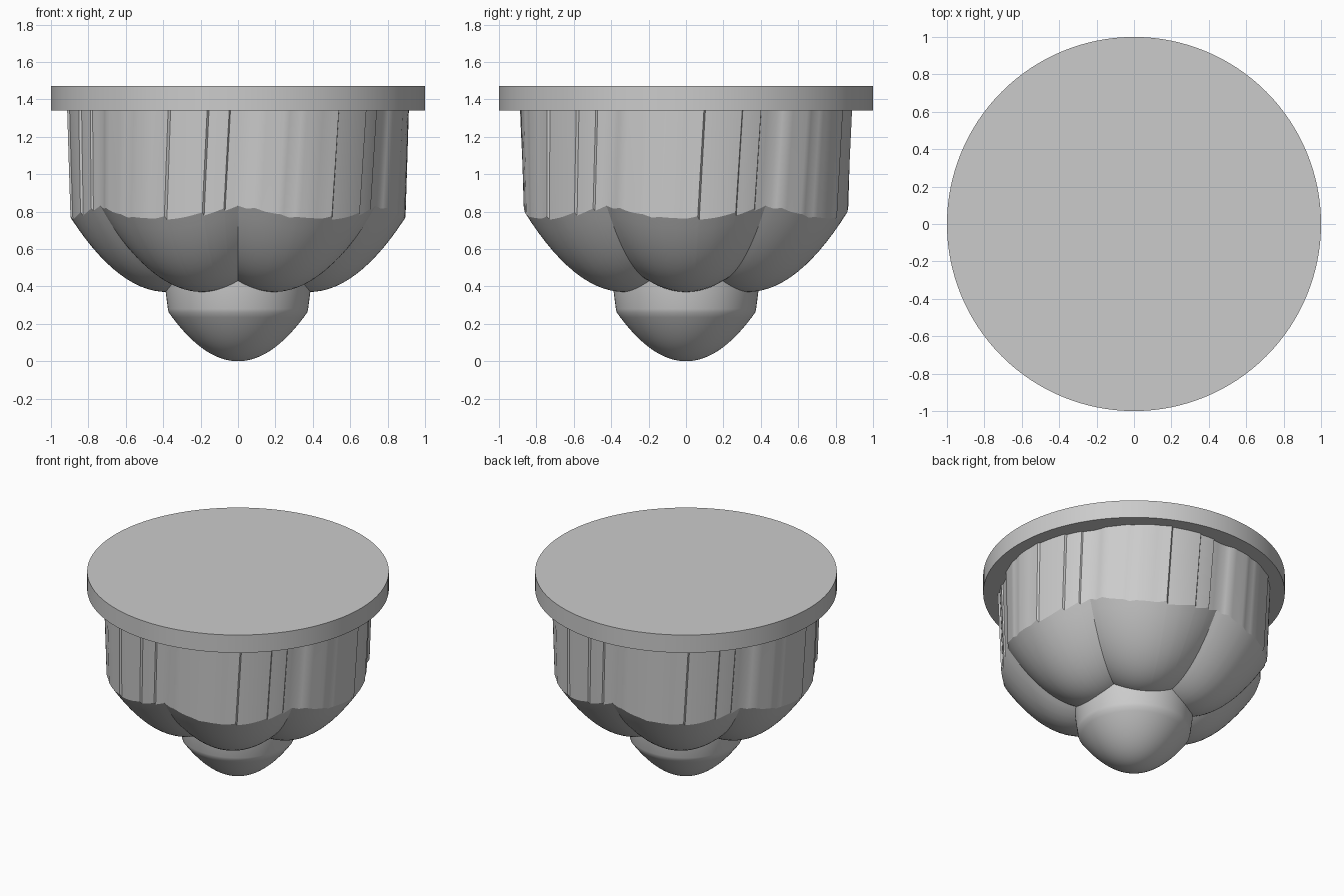
import bpy, bmesh
from math import sin, cos, radians, pi

cube = bpy.data.objects.get("Cube")
if cube:
    bpy.data.objects.remove(cube)

grey = bpy.data.materials.new("plain_grey")
grey.use_nodes = True
colour = (0.6, 0.6, 0.6, 1)
grey.diffuse_color = colour
grey.node_tree.nodes["Principled BSDF"].inputs["Base Color"].default_value = colour

LOBES = 6
LOBE_AXIS = 0.38      # distance of each lobe axis from the centre
LIP_Z = 1.34          # underside of the top plate
TWIST = radians(2)    # lean of the stepped seams
FLARE = 1.023

# Wall radius over one lobe (degrees, radius), with three overlapping seams
WALL = [(0, .85), (3, .856), (6, .872), (10, .875), (15, .884), (18, .881), (21, .889),
        (26, .892), (30, .891), (34, .898), (34.6, .886), (41, .884), (47.5, .883),
        (48, .87), (52, .868), (55, .866), (55.4, .856), (60, .85)]


def wall_radius(deg):
    for (a, ra), (b, rb) in zip(WALL, WALL[1:]):
        if a <= deg <= b:
            return ra + (rb - ra) * (deg - a) / (b - a)


def lobe_height(r, deg):
    # Paraboloid around the lobe axis in the middle of the sector
    off = radians(deg - 30)
    return 0.37 + 1.5 * (r * r + LOBE_AXIS ** 2 - 2 * r * LOBE_AXIS * cos(off))


def make_object(name, bm, angle):
    bmesh.ops.recalc_face_normals(bm, faces=bm.faces)
    mesh = bpy.data.meshes.new(name)
    bm.to_mesh(mesh)
    bm.free()
    mesh.materials.append(grey)
    obj = bpy.data.objects.new(name, mesh)
    bpy.context.collection.objects.link(obj)
    bpy.ops.object.select_all(action='DESELECT')
    obj.select_set(True)
    bpy.context.view_layer.objects.active = obj
    bpy.ops.object.shade_smooth_by_angle(angle=radians(angle))
    return obj


def loft(name, columns, angle):
    # Joins neighbouring columns of points into a closed ring of quads
    bm = bmesh.new()
    cols = [[bm.verts.new(p) for p in col] for col in columns]
    for a, b in zip(cols, cols[1:] + cols[:1]):
        for i in range(len(a) - 1):
            bm.faces.new((a[i], b[i], b[i + 1], a[i + 1]))
    return make_object(name, bm, angle)


def polar(r, a, z):
    return (r * cos(a), r * sin(a), z)


def lathe(name, profile, angle, steps=96):
    bm = bmesh.new()
    verts = [bm.verts.new((r, 0, z)) for r, z in profile]
    edges = [bm.edges.new(pair) for pair in zip(verts, verts[1:])]
    bmesh.ops.spin(bm, geom=verts + edges, cent=(0, 0, 0), axis=(0, 0, 1),
                   angle=2 * pi, steps=steps, use_duplicate=False)
    bmesh.ops.remove_doubles(bm, verts=bm.verts, dist=1e-5)
    return make_object(name, bm, angle)


# Rays shared by the lobes and the wall, so that they meet exactly
stops = sorted({a for a, r in WALL} | set(range(0, 60, 2)))
rays = [(d, radians(d - 90 + 60 * k)) for k in range(LOBES) for d in stops if d < 60]

# Rounded lobes underneath
lobes, wall = [], []
for deg, ang in rays:
    outer = wall_radius(deg)
    radii = [0.3 + (outer - 0.3) * i / 16 for i in range(17)]
    lobes.append([polar(r, ang, lobe_height(r, deg)) for r in radii])
    # Stepped, leaning side wall
    base = lobe_height(outer, deg)
    wall.append([polar(outer * (1 + (FLARE - 1) * t), ang + TWIST * t,
                       base + (LIP_Z + 0.01 - base) * t) for t in (0, 0.5, 1)])
loft("lower_lobes", lobes, 22)
loft("side_wall", wall, 30)

# Round central tip
dome = [(0.37 * i / 20, 0.26 * (i / 20) ** 2) for i in range(21)]
lathe("centre_tip", dome + [(0.375, 0.28), (0.388, 0.38), (0.395, 0.5)], 50)

# Flat top plate
lathe("top_plate", [(0, LIP_Z), (1, LIP_Z), (1, 1.47), (0, 1.47)], 30, 128)
